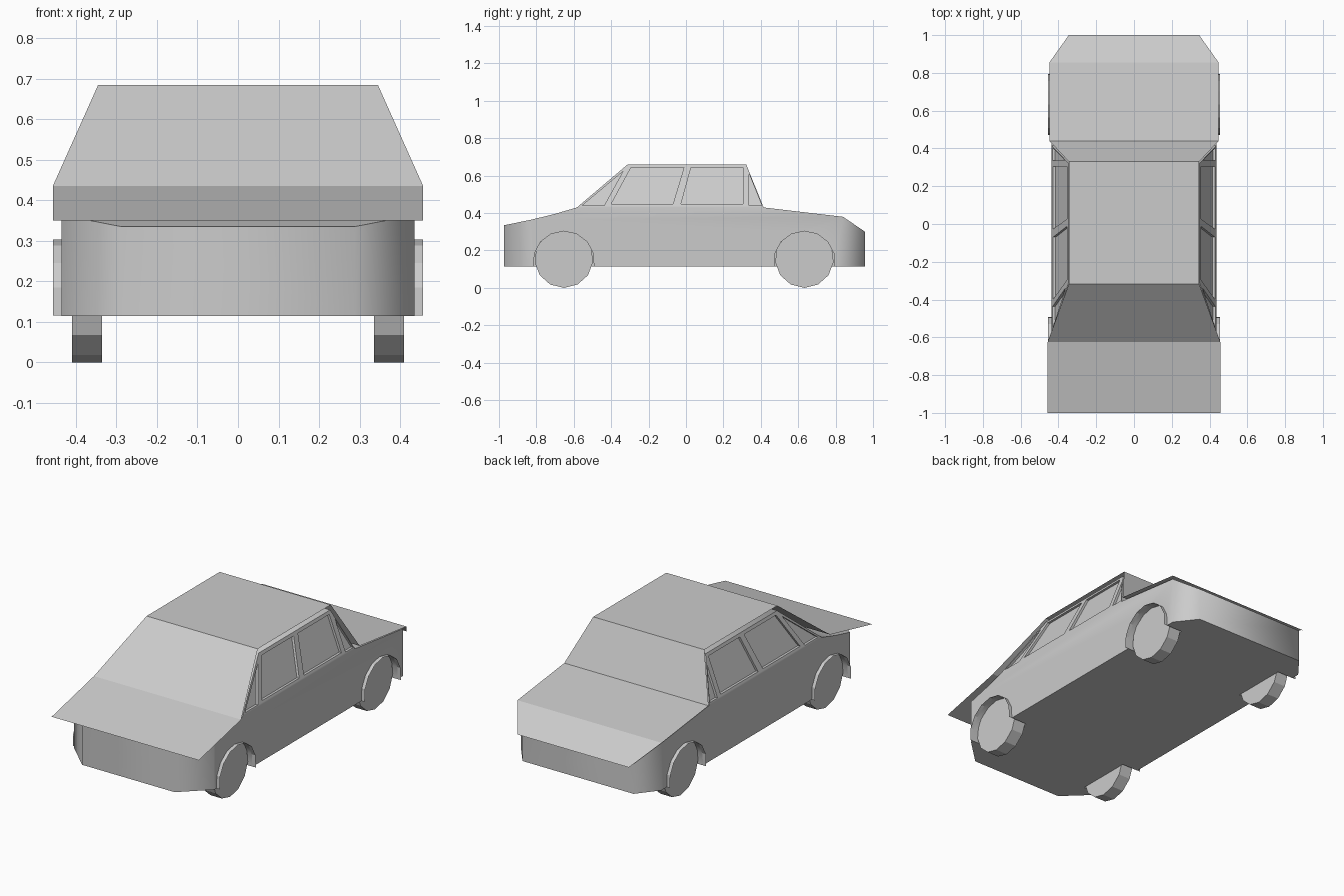
import bpy, bmesh, math

if "Cube" in bpy.data.objects:
    bpy.data.objects.remove(bpy.data.objects["Cube"])

def add_mesh(name, verts, faces):
    me = bpy.data.meshes.new(name)
    me.from_pydata(verts, [], faces)
    ob = bpy.data.objects.new(name, me)
    bpy.context.collection.objects.link(ob)
    bm = bmesh.new()
    bm.from_mesh(me)
    bmesh.ops.recalc_face_normals(bm, faces=bm.faces)
    bm.to_mesh(me)
    bm.free()
    return ob

def prism(name, a, b):
    """Closed solid between two matching point loops."""
    n = len(a)
    sides = [(i, (i + 1) % n, (i + 1) % n + n, i + n) for i in range(n)]
    return add_mesh(name, a + b, sides + [tuple(range(n)), tuple(range(n, 2 * n))])

def boolean(ob, cutter, op='DIFFERENCE'):
    cutter.hide_render = True
    m = ob.modifiers.new("cut", 'BOOLEAN')
    m.operation, m.solver, m.object = op, 'EXACT', cutter
    bpy.context.view_layer.objects.active = ob
    bpy.ops.object.modifier_apply(modifier=m.name)
    bpy.data.objects.remove(cutter)

HALF, ROOF_HALF, BELT, ROOF = 0.436, 0.347, 0.43, 0.66

def side_x(z):
    return HALF - max(0, z - BELT) * (HALF - ROOF_HALF) / (ROOF - BELT)

# body: lower profile, with the cabin extruded from the belt-line face
profile = [(-0.972, 0.115), (-0.972, 0.335), (-0.83, 0.364), (-0.71, 0.393),
           (-0.583, BELT), (0.415, BELT), (0.84, 0.38), (0.957, 0.30), (0.957, 0.115)]
body = prism("body", [(-HALF, y, z) for y, z in profile], [(HALF, y, z) for y, z in profile])
bm = bmesh.new()
bm.from_mesh(body.data)
belt = [f for f in bm.faces if all(abs(v.co.z - BELT) < 1e-4 for v in f.verts)]
top = bmesh.ops.extrude_face_region(bm, geom=belt)["geom"]
for v in top:
    if isinstance(v, bmesh.types.BMVert):
        v.co = (math.copysign(ROOF_HALF, v.co.x), -0.312 if v.co.y < 0 else 0.322, ROOF)
for f in belt:
    if f.is_valid:
        bm.faces.remove(f)
bmesh.ops.recalc_face_normals(bm, faces=bm.faces)
bm.to_mesh(body.data)
bm.free()

# cut the corners of the body in plan
half_plan = [(0.2375, -1.02), (0.487, -0.782), (0.48, 0.785), (0.30, 1.014)]
plan = half_plan + [(-x, y) for x, y in reversed(half_plan)]
boolean(body, prism("plan_cutter", [(x, y, 0) for x, y in plan],
                    [(x, y, 1) for x, y in plan]), 'INTERSECT')

# recessed side windows
windows = [
    [(-0.555, 0.44), (-0.438, 0.44), (-0.337, 0.622)],
    [(-0.40, 0.448), (-0.07, 0.448), (-0.011, 0.643), (-0.294, 0.643)],
    [(-0.027, 0.448), (0.305, 0.448), (0.305, 0.643), (0.027, 0.643)],
    [(0.337, 0.44), (0.405, 0.44), (0.337, 0.61)],
]
for s in (-1, 1):
    for w in windows:
        boolean(body, prism("window_cutter",
                            [(s * (side_x(z) - 0.014), y, z) for y, z in w],
                            [(s * (side_x(z) + 0.05), y, z) for y, z in w]))

# wheel wells, thin arch flares and wheels
for s, side in ((-1, "left"), (1, "right")):
    for yc, end in ((-0.653, "front"), (0.633, "rear")):
        arc = []
        for i in range(9):
            a = math.radians(-10 + 25 * i)
            arc.append((yc + 0.163 * math.cos(a), 0.143 + 0.16 * math.sin(a)))
        well = arc + [(arc[-1][0], 0.05), (arc[0][0], 0.05)]
        boolean(body, prism("well_cutter", [(s * 0.335, y, z) for y, z in well],
                            [(s * 0.6, y, z) for y, z in well]))
        add_mesh(f"{end}_{side}_arch_flare",
                 [(s * 0.434, y, z) for y, z in arc] + [(s * 0.456, y, z) for y, z in arc],
                 [(i, i + 1, i + 10, i + 9) for i in range(8)])
        rim = [(yc + 0.157 * math.sin(2 * math.pi * i / 13),
                0.157 - 0.157 * math.cos(2 * math.pi * i / 13)) for i in range(13)]
        prism(f"{end}_{side}_wheel", [(s * 0.336, y, z) for y, z in rim],
              [(s * 0.409, y, z) for y, z in rim])

# smooth the body sides
bpy.ops.object.select_all(action='DESELECT')
body.select_set(True)
bpy.context.view_layer.objects.active = body
bpy.ops.object.shade_smooth_by_angle(angle=math.radians(55))

# thin sheet over hood, windscreen, roof and boot: (y, z, half width)
rows = [(-1.0, 0.35, 0.457), (-0.625, 0.435, 0.457), (-0.318, 0.685, 0.345),
        (0.33, 0.685, 0.345), (0.44, 0.44, 0.448), (0.855, 0.39, 0.448), (1.0, 0.28, 0.345)]
n = len(rows)
add_mesh("top_panel", [(-h, y, z) for y, z, h in rows] + [(h, y, z) for y, z, h in rows],
         [(i, i + n, i + n + 1, i + 1) for i in range(n - 1)])
